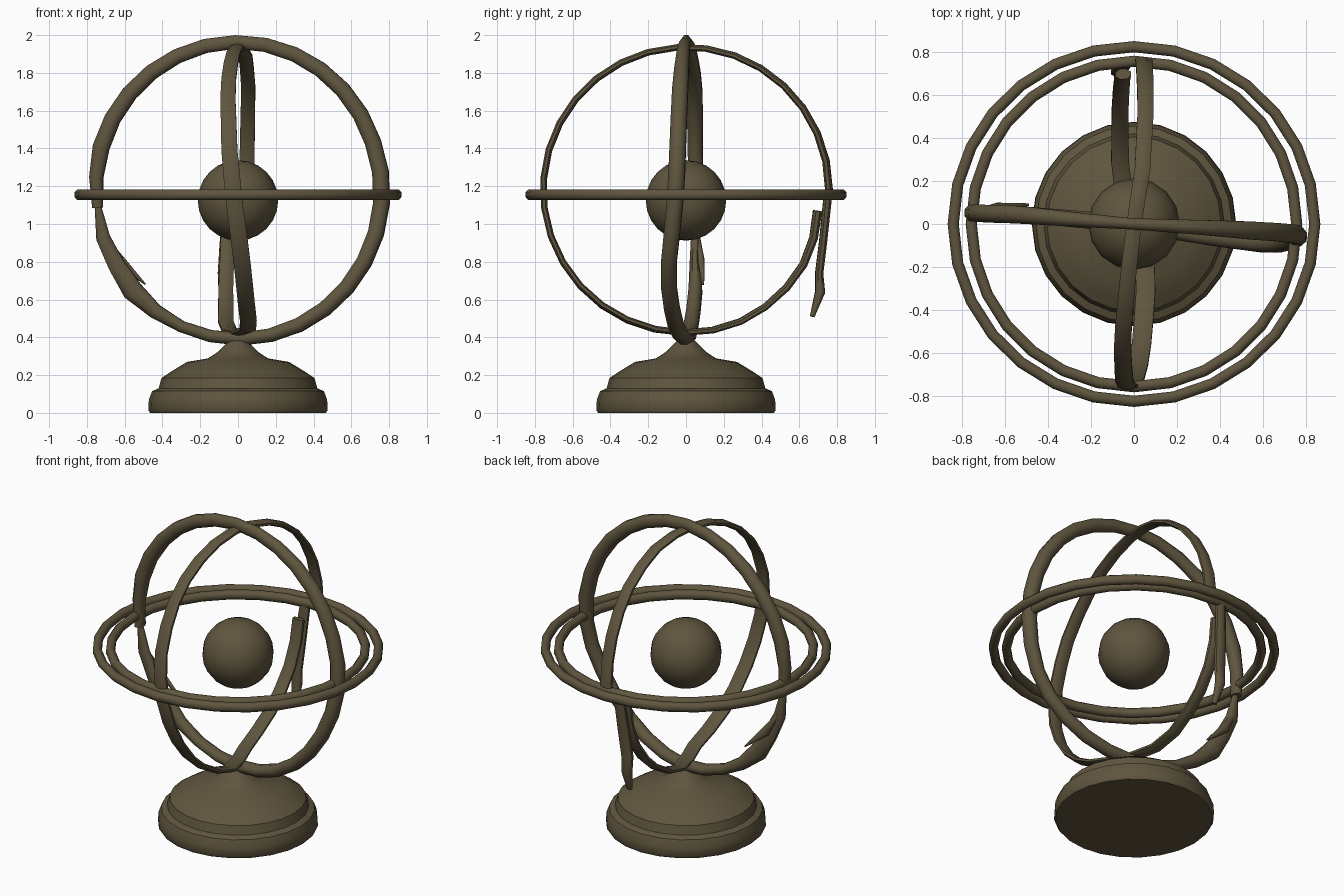
import bpy
import bmesh
from math import sin, cos, pi, radians
from mathutils import Vector

cube = bpy.data.objects.get("Cube")
if cube:
    bpy.data.objects.remove(cube, do_unlink=True)

bronze = bpy.data.materials.new("dark olive bronze")
bronze.use_nodes = True
COLOUR = (0.115, 0.092, 0.049, 1)
bronze.diffuse_color = COLOUR
bronze.node_tree.nodes["Principled BSDF"].inputs["Base Color"].default_value = COLOUR

HUB = Vector((0, 0, 1.18))
SECTION = 8


def finish(name, bm, angle=55):
    """Turn a bmesh into a shaded object."""
    bmesh.ops.recalc_face_normals(bm, faces=bm.faces)
    mesh = bpy.data.meshes.new(name)
    bm.to_mesh(mesh)
    bm.free()
    mesh.materials.append(bronze)
    obj = bpy.data.objects.new(name, mesh)
    bpy.context.collection.objects.link(obj)
    bpy.ops.object.select_all(action='DESELECT')
    obj.select_set(True)
    bpy.context.view_layer.objects.active = obj
    bpy.ops.object.shade_smooth_by_angle(angle=radians(angle))


def bridge(bm, loops, closed):
    """Skin a row of vertex loops."""
    pairs = list(zip(loops, loops[1:]))
    if closed:
        pairs.append((loops[-1], loops[0]))
    for a, b in pairs:
        n = len(a)
        for i in range(n):
            j = (i + 1) % n
            bm.faces.new((a[i], a[j], b[j], b[i]))
    if not closed:
        bm.faces.new(loops[0])
        bm.faces.new(loops[-1])


def sweep(name, points, sizes, closed=False, centre=HUB):
    """Sweep a rounded band; sizes are (radial half, sideways half)."""
    bm = bmesh.new()
    loops = []
    count = len(points)
    for i, p in enumerate(points):
        before = points[i - 1] if closed or i else p
        after = points[(i + 1) % count] if closed or i < count - 1 else p
        tangent = (after - before).normalized()
        out = p - centre
        out = (out - tangent * out.dot(tangent)).normalized()
        side = tangent.cross(out)
        loop = []
        for k in range(SECTION):
            u = 2 * pi * (k + 0.5) / SECTION
            loop.append(bm.verts.new(p + out * cos(u) * 1.08 * sizes[i][0]
                                     + side * sin(u) * 1.08 * sizes[i][1]))
        loops.append(loop)
    bridge(bm, loops, closed)
    finish(name, bm)


def ease(keys, x):
    """Linear interpolation through (position, value) keys."""
    for (x0, v0), (x1, v1) in zip(keys, keys[1:]):
        if x <= x1:
            return v0 + (v1 - v0) * max(0, (x - x0) / (x1 - x0))
    return keys[-1][1]


# Stepped domed pedestal with a narrow neck
PROFILE = [(0.465, 0), (0.475, 0.015), (0.472, 0.07), (0.455, 0.115), (0.42, 0.13),
           (0.405, 0.185), (0.36, 0.215), (0.27, 0.27), (0.16, 0.288),
           (0.11, 0.32), (0.08, 0.35), (0.05, 0.38)]
bm = bmesh.new()
SIDES = 24
bridge(bm, [[bm.verts.new((r * cos(2 * pi * k / SIDES), r * sin(2 * pi * k / SIDES), z))
             for k in range(SIDES)] for r, z in PROFILE], False)
finish("pedestal", bm, 40)

# Central globe
bm = bmesh.new()
bmesh.ops.create_uvsphere(bm, u_segments=16, v_segments=12, radius=0.213)
bmesh.ops.translate(bm, verts=bm.verts, vec=(0, 0, 1.125))
finish("central_globe", bm)

# Two concentric horizon rings
for name, rx, ry, half in (("outer_horizon_ring", 0.84, 0.824, 0.026),
                           ("inner_horizon_ring", 0.756, 0.756, 0.026)):
    path = [Vector((rx * cos(2 * pi * k / 28), ry * sin(2 * pi * k / 28), 1.155))
            for k in range(28)]
    sweep(name, path, [(half, 0.028)] * 28, closed=True, centre=Vector((0, 0, 1.155)))

# Heavy meridian ring, torn and thinned at its lower right
RADIUS = [(-173, 0.765), (-163, 0.778), (-155, 0.765), (-137, 0.782), (-115, 0.785),
          (-90, 0.79), (0, 0.782), (20, 0.775), (90, 0.784), (160, 0.778), (187, 0.768)]
RADIAL = [(-173, 0.018), (-163, 0.036), (-148, 0.045), (-137, 0.055), (-118, 0.03),
          (-90, 0.034), (-60, 0.039), (0, 0.044), (45, 0.042), (90, 0.036),
          (135, 0.042), (165, 0.045), (187, 0.028)]
SIDEWAYS = [(-173, 0.016), (-140, 0.035), (-90, 0.042), (-40, 0.04), (0, 0.044),
            (45, 0.042), (90, 0.026), (135, 0.042), (187, 0.038)]
OFFSET = [(-173, 0.05), (-135, 0.05), (-90, 0), (-60, -0.065), (-35, -0.098),
          (0, -0.052), (45, -0.03), (90, 0), (135, 0.045), (187, 0.053)]
path, sizes = [], []
STEPS = 30
for step in range(STEPS + 1):
    deg = -173 + step * 360 / STEPS
    t = radians(deg)
    r = ease(RADIUS, deg)
    path.append(HUB + Vector((r * 0.975 * cos(t), ease(OFFSET, deg), r * sin(t))))
    sizes.append((ease(RADIAL, deg), ease(SIDEWAYS, deg)))
sweep("heavy_meridian_ring", path, sizes)

# Splinter beside the tear
sweep("meridian_splinter",
      [Vector((-0.71, 0.06, 0.93)), Vector((-0.63, 0.08, 0.81)), Vector((-0.49, 0.09, 0.68))],
      [(0.012, 0.015), (0.028, 0.018), (0.004, 0.006)])

# Thin twisted cross ring, open at the lower back
TWIST = [(0, 0.045), (45, 0.055), (70, 0.04), (90, 0), (110, -0.03), (135, -0.055),
         (165, -0.045), (185, -0.02), (205, 0.015), (225, 0.038), (255, 0.062), (270, 0),
         (285, -0.065), (315, -0.065), (351, -0.05)]
path, sizes = [], []
for step in range(31):
    deg = step * 351 / 30
    t = radians(deg)
    r = ease([(0, 0.757), (290, 0.755), (330, 0.735), (351, 0.705)], deg)
    path.append(HUB + Vector((ease(TWIST, deg), r * cos(t), r * sin(t))))
    wide = ease([(0, 0.04), (90, 0.035), (180, 0.044), (240, 0.045), (351, 0.036)], deg)
    deep = ease([(0, 0.02), (45, 0.017), (300, 0.017), (351, 0.024)], deg)
    sizes.append((deep, wide))
sweep("thin_cross_ring", path, sizes)

# Bent strip hanging from the horizon ring
sweep("hanging_strip",
      [Vector((-0.04, 0.75, 1.14)), Vector((-0.06, 0.725, 0.9)), Vector((-0.07, 0.705, 0.74)),
       Vector((-0.07, 0.71, 0.64)), Vector((-0.06, 0.668, 0.51))],
      [(0.022, 0.032), (0.021, 0.037), (0.021, 0.037), (0.026, 0.032), (0.012, 0.016)])
